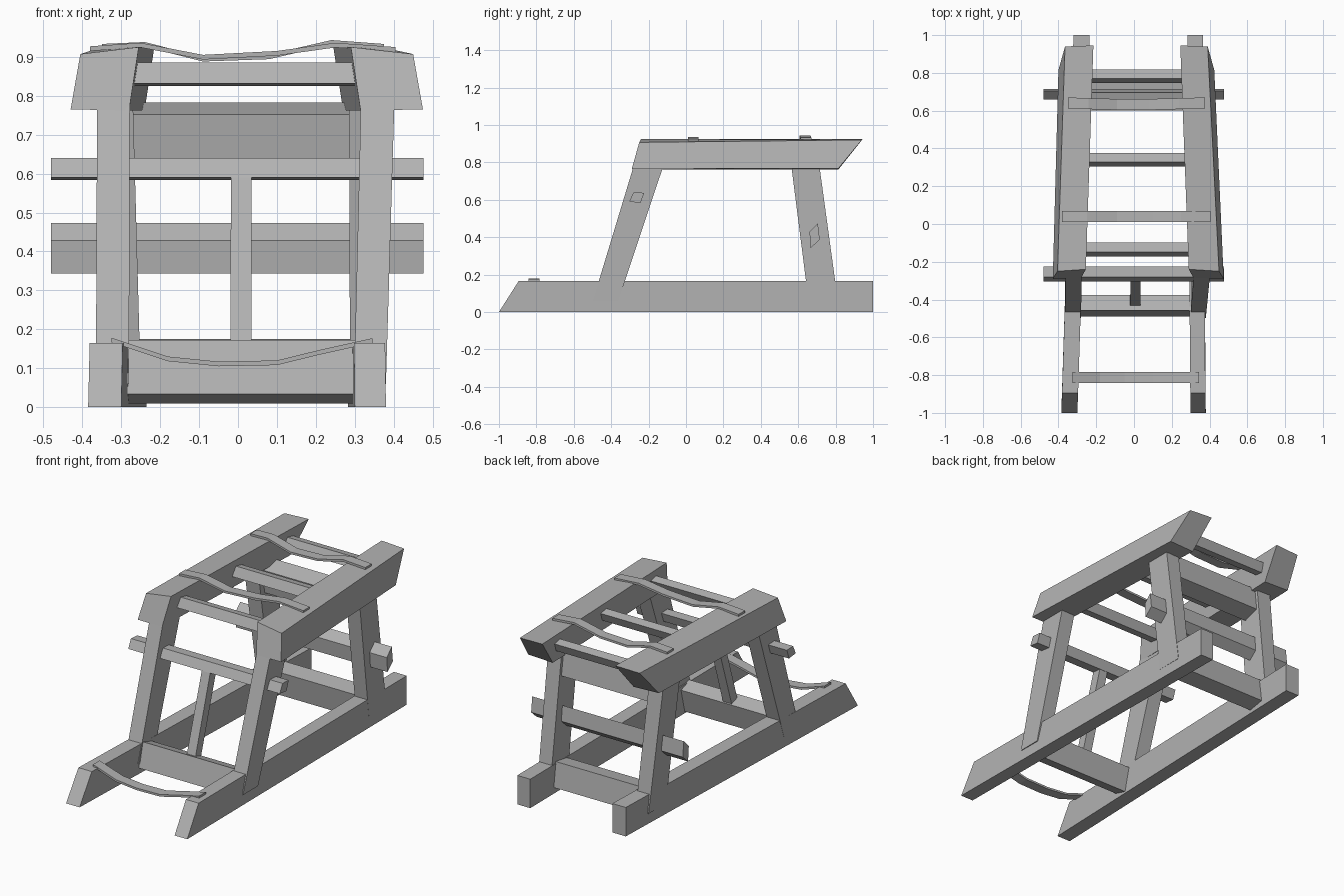
import bpy, bmesh

wood = bpy.data.materials.new("grey wood")
wood.diffuse_color = (0.45, 0.45, 0.45, 1)


def loft(name, rings):
    """Join a row of four-point rings into one closed beam."""
    bm = bmesh.new()
    rows = [[bm.verts.new(p) for p in ring] for ring in rings]
    for a, b in zip(rows, rows[1:]):
        for i in range(4):
            j = (i + 1) % 4
            bm.faces.new((a[i], a[j], b[j], b[i]))
    bm.faces.new(rows[0])
    bm.faces.new(rows[-1])
    bmesh.ops.recalc_face_normals(bm, faces=bm.faces)
    me = bpy.data.meshes.new(name)
    bm.to_mesh(me)
    bm.free()
    me.materials.append(wood)
    ob = bpy.data.objects.new(name, me)
    bpy.context.collection.objects.link(ob)
    return ob


def crossbar(name, x0, x1, profile):
    """Beam along x with a (y, z) profile."""
    loft(name, [[(x, y, z) for y, z in profile] for x in (x0, x1)])


def post(name, low, high):
    """Beam between two level rectangles given as x0, x1, y0, y1, z."""
    loft(name, [[(a, c, z), (b, c, z), (b, d, z), (a, d, z)]
                for a, b, c, d, z in (low, high)])


def strap(name, y0, y1, points, t=0.012, sag=0.0):
    """Thin flat slat following (x, z) points."""
    n = len(points) - 1
    rings = []
    for i, (x, z) in enumerate(points):
        dy = sag * (1 - abs(2 * i / n - 1))
        rings.append([(x, y0 - dy, z - t), (x, y1 - dy, z - t),
                      (x, y1 - dy, z), (x, y0 - dy, z)])
    loft(name, rings)


# ground runners, converging slightly to the back: front outer/inner, back outer/inner
for side, fo, fi, bo, bi in (("left", -0.385, -0.30, -0.32, -0.235),
                             ("right", 0.38, 0.30, 0.365, 0.283)):
    k = 0.004 if side == "left" else -0.002
    loft(side + "_runner", [
        [(fo, -1, 0), (fi, -1, 0), (fi + k, -0.895, 0.165), (fo + k, -0.895, 0.165)],
        [(bo, 1, 0), (bi, 1, 0), (bi, 1, 0.165), (bo, 1, 0.165)]])

# top rails, slanted ends and leaning inwards
for side, s, f, b in (("left", -1, (0.43, 0.28, 0.255, 0.405), (0.40, 0.24, 0.215, 0.365)),
                      ("right", 1, (0.475, 0.315, 0.29, 0.45), (0.425, 0.27, 0.245, 0.39))):
    loft(side + "_top_rail", [
        [(s * f[0], -0.29, 0.765), (s * f[1], -0.285, 0.762),
         (s * f[2], -0.24, 0.925), (s * f[3], -0.25, 0.907)],
        [(s * b[0], 0.815, 0.768), (s * b[1], 0.815, 0.762),
         (s * b[2], 0.945, 0.925), (s * b[3], 0.94, 0.92)]])

# legs, reaching into the runners and rails
for side, lo, hi in (("left", (-0.365, -0.28), (-0.362, -0.278)),
                     ("right", (0.298, 0.38), (0.316, 0.402))):
    post(side + "_front_leg", (*lo, -0.498, -0.362, 0.06), (*hi, -0.277, -0.118, 0.79))
for side, lo, hi in (("left", (-0.332, -0.25), (-0.36, -0.27)),
                     ("right", (0.288, 0.368), (0.285, 0.37))):
    post(side + "_back_leg", (*lo, 0.655, 0.812, 0.06), (*hi, 0.562, 0.712, 0.79))

# protruding bars through the legs
crossbar("front_through_bar", -0.48, 0.477,
         [(-0.304, 0.59), (-0.243, 0.583), (-0.224, 0.637), (-0.28, 0.64)])
crossbar("back_through_bar", -0.48, 0.477,
         [(0.667, 0.343), (0.715, 0.386), (0.705, 0.473), (0.66, 0.428)])

# low boards between the legs
crossbar("front_low_board", -0.285, 0.305,
         [(-0.49, 0.034), (-0.41, 0.01), (-0.375, 0.145), (-0.457, 0.172)])
crossbar("back_low_board", -0.26, 0.295,
         [(0.685, 0.02), (0.785, 0.035), (0.765, 0.175), (0.665, 0.16)])

# wide board between the back leg tops
crossbar("back_high_board", -0.29, 0.295,
         [(0.62, 0.615), (0.715, 0.645), (0.695, 0.782), (0.60, 0.752)])

# small bars between the top rails
for i, (y, x0, x1) in enumerate(((-0.135, -0.275, 0.305), (0.34, -0.25, 0.28),
                                 (0.782, -0.235, 0.265))):
    crossbar(f"rail_bar_{i + 1}", x0, x1,
             [(y - 0.036, 0.832), (y + 0.014, 0.825), (y + 0.037, 0.875), (y - 0.013, 0.885)])

# upright strut between front bars
post("front_strut", (-0.02, 0.035, -0.44, -0.385, 0.14), (-0.018, 0.035, -0.297, -0.24, 0.60))

# bent slats
strap("front_slat", -0.843, -0.783, [(-0.325, 0.178), (-0.30, 0.17), (-0.18, 0.13), (-0.05, 0.117),
                                     (0.10, 0.12), (0.21, 0.147), (0.345, 0.177)])
strap("middle_slat", 0.01, 0.068, [(-0.38, 0.927), (-0.25, 0.936), (-0.09, 0.905), (0.10, 0.915),
                                   (0.25, 0.936), (0.405, 0.925)])
strap("rear_slat", 0.612, 0.67, [(-0.35, 0.933), (-0.24, 0.938), (-0.09, 0.90), (0.08, 0.906),
                                 (0.24, 0.943), (0.375, 0.933)], sag=0.01)
